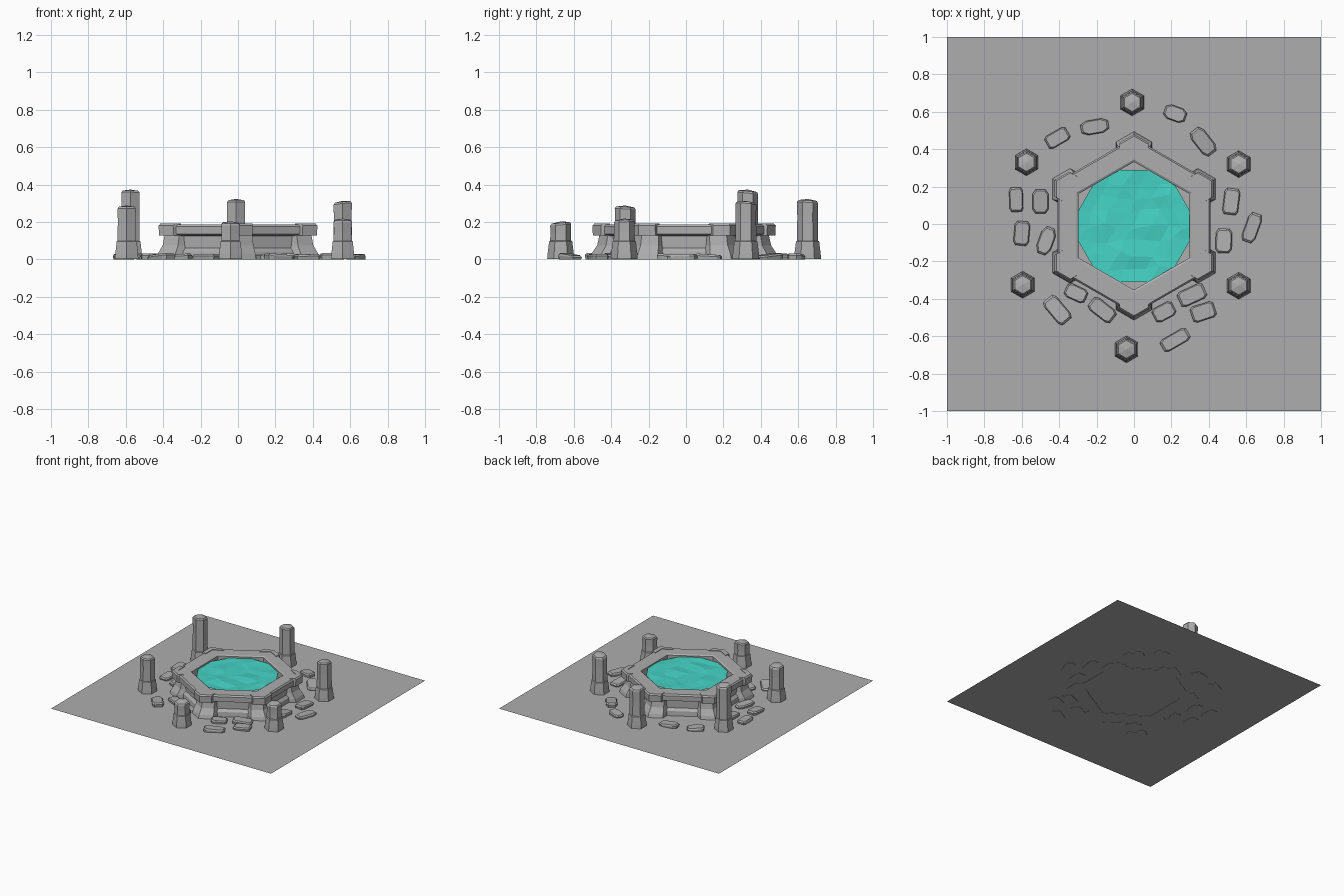
import bpy, bmesh, math, random
from mathutils import Vector, Matrix

random.seed(4)
cube = bpy.data.objects.get("Cube")
if cube:
    bpy.data.objects.remove(cube)


def material(name, rgb):
    m = bpy.data.materials.new(name)
    m.use_nodes = True
    m.diffuse_color = (*rgb, 1)
    m.node_tree.nodes["Principled BSDF"].inputs["Base Color"].default_value = (*rgb, 1)
    return m


STONE = material("grey stone", (0.42, 0.42, 0.42))
WATER = material("turquoise water", (0.06, 0.65, 0.56))
CENTRE = Vector((0, -0.01, 0))


def finish(name, bm, mat, recalc=True):
    if recalc:
        bmesh.ops.recalc_face_normals(bm, faces=bm.faces)
    mesh = bpy.data.meshes.new(name)
    bm.to_mesh(mesh)
    bm.free()
    mesh.materials.append(mat)
    ob = bpy.data.objects.new(name, mesh)
    bpy.context.collection.objects.link(ob)
    return ob


def loft(name, rings, closed=False, peak=None):
    """Skin equal rings; close them into a loop, or cap both ends (top may have a peak)."""
    bm = bmesh.new()
    loops = [[bm.verts.new(p) for p in ring] for ring in rings]
    n = len(loops[0])
    pairs = list(zip(loops, loops[1:]))
    if closed:
        pairs.append((loops[-1], loops[0]))
    for lo, hi in pairs:
        for i in range(n):
            j = (i + 1) % n
            bm.faces.new((lo[i], lo[j], hi[j], hi[i]))
    if not closed:
        bm.faces.new(loops[0])
        if peak is None:
            bm.faces.new(loops[-1])
        else:
            tip = bm.verts.new(peak)
            for i in range(n):
                bm.faces.new((loops[-1][i], loops[-1][(i + 1) % n], tip))
    return finish(name, bm, STONE)


def corner(i, r, z):
    a = math.radians(90 + 60 * i)
    return CENTRE + Vector((r * math.cos(a), r * math.sin(a), z))


def hexagon(r, z):
    return [corner(i, r, z) for i in range(6)]


def bracket(i, r, leg, z, depth):
    """V-shaped outline wrapping one corner of the basin."""
    p, inner = corner(i, r, z), corner(i, r - depth, z)
    d1 = (corner(i - 1, r, z) - p).normalized() * leg
    d2 = (corner(i + 1, r, z) - p).normalized() * leg
    return [p + d1, p, p + d2, inner + d2, inner, inner + d1]


# Ground sheet
bm = bmesh.new()
bmesh.ops.create_grid(bm, x_segments=1, y_segments=1, size=1,
                      matrix=Matrix.Translation((0, 0, 0.003)))
finish("ground", bm, STONE, False)

# Basin wall and overhanging rim
loft("basin_wall", [hexagon(0.45, 0), hexagon(0.445, 0.04), hexagon(0.425, 0.06),
                    hexagon(0.425, 0.14), hexagon(0.36, 0.14), hexagon(0.36, 0)], closed=True)
loft("basin_rim", [hexagon(0.44, 0.125), hexagon(0.472, 0.135), hexagon(0.472, 0.175),
                   hexagon(0.462, 0.187), hexagon(0.355, 0.187), hexagon(0.342, 0.18),
                   hexagon(0.342, 0.125)], closed=True)

# Flared buttress and rim clasp at every corner
for i in range(6):
    loft("corner_buttress", [bracket(i, 0.505, 0.11, 0, 0.08), bracket(i, 0.495, 0.108, 0.03, 0.07),
                             bracket(i, 0.465, 0.095, 0.075, 0.04),
                             bracket(i, 0.452, 0.09, 0.135, 0.03)])
    loft("rim_clasp", [bracket(i, 0.488, 0.09, 0.127, 0.05), bracket(i, 0.49, 0.09, 0.18, 0.05),
                       bracket(i, 0.48, 0.088, 0.191, 0.04)])

# Rippled water made of flat facets
bm = bmesh.new()
bmesh.ops.create_circle(bm, cap_ends=True, cap_tris=True, segments=6, radius=0.345,
                        matrix=Matrix.Translation(CENTRE + Vector((0, 0, 0.168)))
                        @ Matrix.Rotation(math.radians(90), 4, "Z"))
bmesh.ops.subdivide_edges(bm, edges=bm.edges, cuts=3, use_grid_fill=True)
bmesh.ops.triangulate(bm, faces=bm.faces)
for v in bm.verts:
    if not v.is_boundary:
        v.co += Vector([random.uniform(-s, s) for s in (0.02, 0.02, 0.007)])
for f in bm.faces:
    if f.normal.z < 0:
        f.normal_flip()
finish("water", bm, WATER, False)

# Broken hexagonal pillars: x, y, height
for x, y, h in [(-0.01, 0.65, 0.315), (0.56, 0.32, 0.305), (0.56, -0.33, 0.21),
                (-0.04, -0.67, 0.195), (-0.595, -0.325, 0.28), (-0.575, 0.33, 0.365)]:
    shift = Vector((x, y, 0)) - CENTRE
    tilt = Vector((random.uniform(-0.1, 0.1), random.uniform(-0.1, 0.1), 0))

    def ring(r, z, slope=0):
        pts = [p + shift for p in hexagon(r, z)]
        for p in pts:
            p.z += slope * tilt.dot(p - Vector((x, y, 0)))
        return pts

    loft("pillar_base", [ring(0.072, 0.003), ring(0.07, 0.03), ring(0.062, 0.095), ring(0.056, 0.1)])
    loft("pillar_shaft", [ring(0.057, 0.09), ring(0.055, h * 0.7), ring(0.056, h - 0.01, 1),
                          ring(0.048, h, 1)], peak=(x, y, h + 0.008))

# Loose paving stones: x, y, turn in degrees, length
STONES = [(.22, .59, -20, .12), (.37, .44, -52, .16), (-.21, .52, 10, .15), (-.41, .46, 30, .13),
          (-.63, .13, 92, .13), (-.5, .12, 90, .13), (-.6, -.05, 85, .13), (-.47, -.09, 70, .15),
          (-.41, -.46, -50, .16), (-.31, -.37, -25, .12), (-.17, -.46, -38, .15),
          (.16, -.47, 28, .12), (.31, -.38, 25, .15), (.37, -.47, 18, .13), (.22, -.62, 30, .16),
          (.48, -.09, 88, .13), (.63, -.02, 70, .16), (.52, .12, 83, .14)]
for x, y, turn, length in STONES:
    rot = Matrix.Translation((x, y, 0)) @ Matrix.Rotation(math.radians(turn), 4, "Z")
    a, b = length / 2, random.uniform(0.036, 0.044)
    cut = random.uniform(0.5, 0.75)
    outline = [(-a, -b * cut), (-a * cut, -b), (a * cut, -b), (a, -b * cut),
               (a, b * cut), (a * cut, b), (-a * cut, b), (-a, b * cut)]
    lean = random.uniform(-0.1, 0.1)
    loft("paving_stone", [[rot @ Vector((px * s, py * s, z + (lean * px if z else 0)))
                           for px, py in outline]
                          for s, z in ((0.95, 0), (1, 0.017), (0.86, 0.027))])
